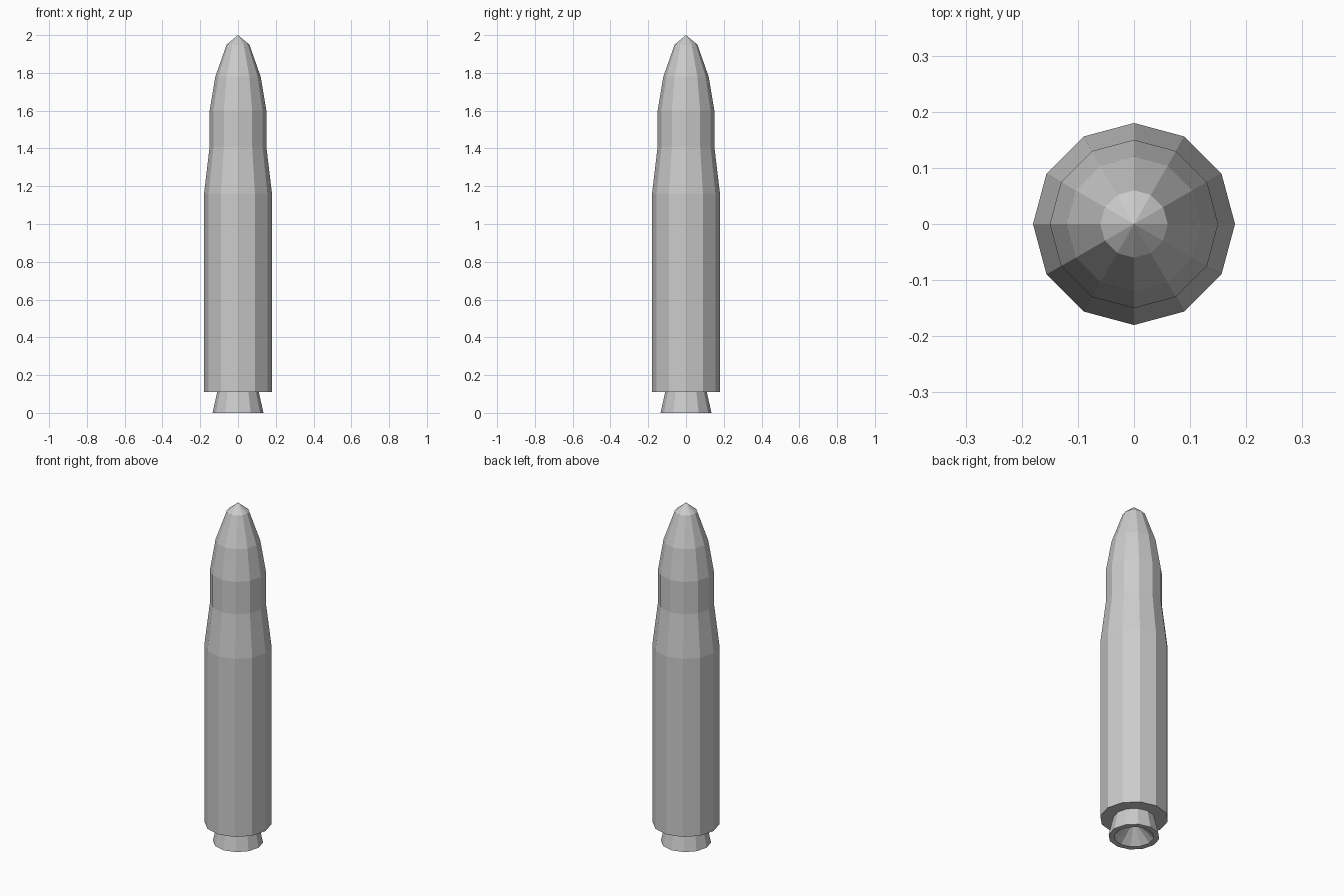
import bpy, bmesh
from math import cos, sin, tau

if "Cube" in bpy.data.objects:
    bpy.data.objects.remove(bpy.data.objects["Cube"])

SIDES = 12


def lathe(name, profile):
    """Revolve (radius, z) points around z; radius 0 gives a single pole vertex."""
    bm = bmesh.new()
    rings = []
    for r, z in profile:
        n = SIDES if r > 0 else 1
        rings.append([bm.verts.new((r * cos(tau * i / SIDES), r * sin(tau * i / SIDES), z))
                      for i in range(n)])
    for a, b in zip(rings, rings[1:]):
        for i in range(SIDES):
            j = (i + 1) % SIDES
            quad = [a[i % len(a)], a[j % len(a)], b[j % len(b)], b[i % len(b)]]
            bm.faces.new(list(dict.fromkeys(quad)))
    bmesh.ops.recalc_face_normals(bm, faces=bm.faces)
    mesh = bpy.data.meshes.new(name)
    bm.to_mesh(mesh)
    bm.free()
    obj = bpy.data.objects.new(name, mesh)
    bpy.context.collection.objects.link(obj)
    return obj


# Main tube, tapered shoulder, upper stage and pointed nose
lathe("rocket_body", [(0, 0.11), (0.18, 0.11), (0.18, 1.16), (0.15, 1.41),
                      (0.15, 1.60), (0.12, 1.78), (0.06, 1.95), (0, 2.0)])

# Flared exhaust nozzle with a hollow conical inside
lathe("exhaust_nozzle", [(0, 0.11), (0.11, 0.11), (0.135, 0), (0.105, 0), (0, 0.10)])
